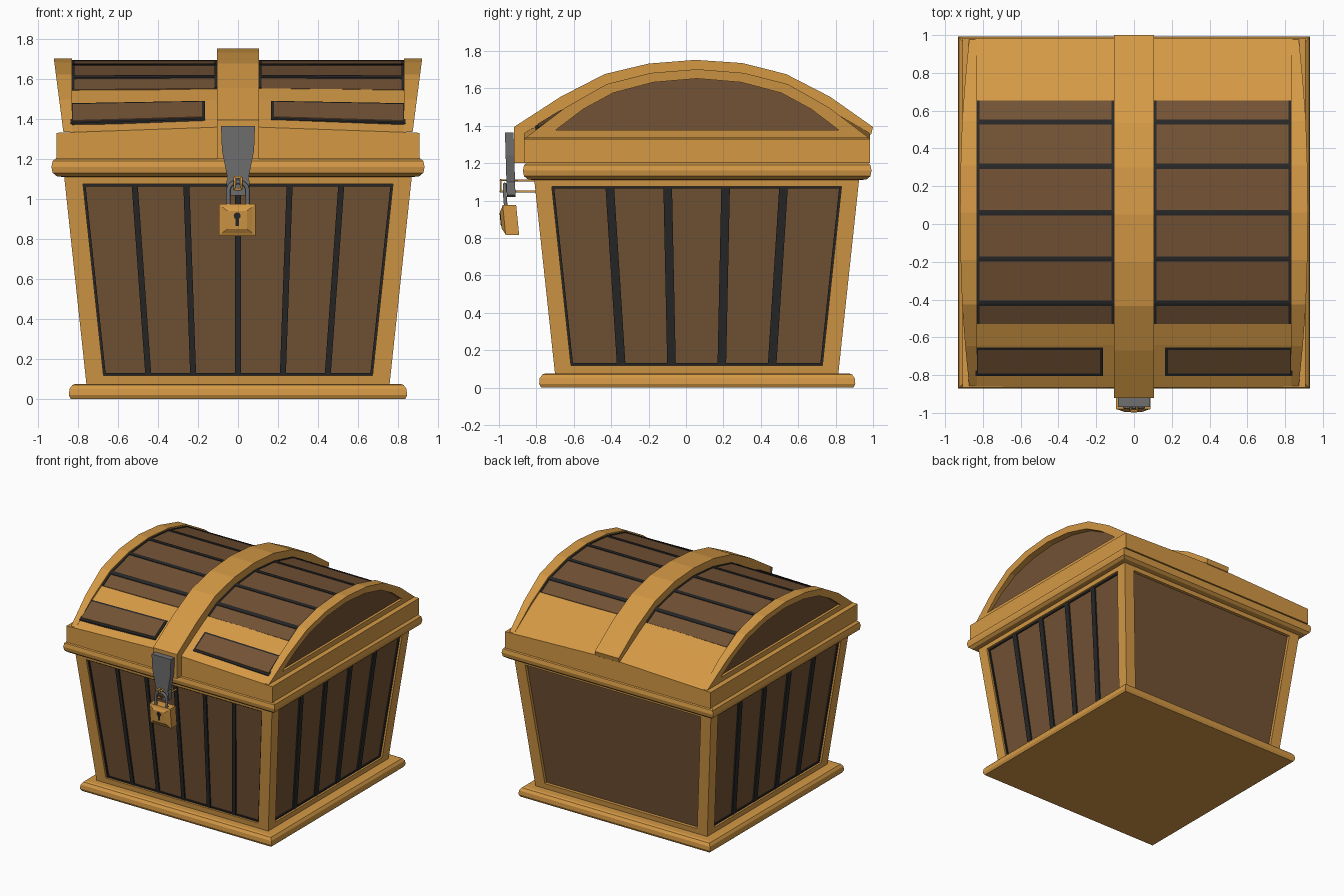
import bpy, bmesh, math
from mathutils import Vector

if "Cube" in bpy.data.objects:
    bpy.data.objects.remove(bpy.data.objects["Cube"])

CY = 0.06  # chest centre line in y


def material(name, rgb):
    m = bpy.data.materials.new(name)
    m.diffuse_color = (*rgb, 1)
    m.use_nodes = True
    m.node_tree.nodes["Principled BSDF"].inputs["Base Color"].default_value = m.diffuse_color
    return m


GOLD = material("gold_wood", (0.66, 0.32, 0.06))
BROWN = material("brown_plank", (0.17, 0.085, 0.035))
BLACK = material("black_iron", (0.02, 0.02, 0.02))
GREY = material("grey_steel", (0.16, 0.16, 0.16))


def mesh(name, verts, faces, mat):
    me = bpy.data.meshes.new(name)
    me.from_pydata([tuple(v) for v in verts], [], faces)
    bm = bmesh.new()
    bm.from_mesh(me)
    bmesh.ops.remove_doubles(bm, verts=bm.verts, dist=1e-5)
    bmesh.ops.recalc_face_normals(bm, faces=bm.faces)
    bm.to_mesh(me)
    bm.free()
    me.materials.append(mat)
    ob = bpy.data.objects.new(name, me)
    bpy.context.collection.objects.link(ob)
    return ob


def loft(name, rings, mat, closed=False):
    """Skin equal rings; cap the ends, or join last to first when closed."""
    n, m = len(rings[0]), len(rings)
    faces = []
    for r in range(m if closed else m - 1):
        a, b = r * n, ((r + 1) % m) * n
        faces += [(a + i, a + (i + 1) % n, b + (i + 1) % n, b + i) for i in range(n)]
    if not closed:
        faces += [tuple(range(n)), tuple(range((m - 1) * n, m * n))]
    return mesh(name, [v for r in rings for v in r], faces, mat)


def stack(name, steps, mat):
    """Square rings (half size, z) stacked upward."""
    loft(name, [[(sx * h, CY + sy * h, z) for sx, sy in ((-1, -1), (1, -1), (1, 1), (-1, 1))]
                for h, z in steps], mat)


def tube(name, pts, radius, mat):
    cu = bpy.data.curves.new(name, 'CURVE')
    cu.dimensions = '3D'
    cu.bevel_depth, cu.bevel_resolution, cu.use_fill_caps = radius, 1, True
    sp = cu.splines.new('POLY')
    sp.points.add(len(pts) - 1)
    for p, co in zip(sp.points, pts):
        p.co = (*co, 1)
    cu.materials.append(mat)
    bpy.context.collection.objects.link(bpy.data.objects.new(name, cu))


# Plinth and rounded rim
stack("plinth", [(0.835, 0), (0.845, 0.02), (0.842, 0.05), (0.828, 0.07), (0.81, 0.076)], GOLD)
stack("rim", [(0.86, 1.108), (0.905, 1.113), (0.926, 1.13), (0.932, 1.16),
              (0.926, 1.19), (0.905, 1.206), (0.88, 1.21)], GOLD)


# Tapered body: point on side k at height z, sideways u, sunk by depth
def half(z):
    return 0.757 + 0.107 * (z - 0.07)


def side_pt(k, u, z, depth=0):
    x, y = u, -(half(z) - depth)
    for _ in range(k):
        x, y = -y, x
    return (x, y + CY - 0.003, z)


Z0, Z1 = 0.118, 1.075


def bar(name, k, corners, d0, d1, mat):
    """Slab on a body side from four (u, z) corners."""
    loft(name, [[side_pt(k, u, z, d) for u, z in corners] for d in (d0, d1)], mat)


def pw(z):
    return half(z) - 0.09


verts, faces = [], []
for k in range(4):
    outer = [(-half(0.06), 0.06), (half(0.06), 0.06), (half(1.13), 1.13), (-half(1.13), 1.13)]
    inner = [(-pw(Z0), Z0), (pw(Z0), Z0), (pw(Z1), Z1), (-pw(Z1), Z1)]
    b = len(verts)
    verts += [side_pt(k, u, z) for u, z in outer + inner] + [side_pt(k, u, z, 0.035) for u, z in inner]
    for s in (0, 4):
        faces += [(b + s + i, b + s + (i + 1) % 4, b + s + 4 + (i + 1) % 4, b + s + 4 + i) for i in range(4)]
mesh("body_frame", verts, faces, GOLD)

for k, side in enumerate(("front", "right", "back", "left")):
    bar(side + "_panel", k, inner, 0.025, 0.045, BROWN)
    if side == "back":
        continue
    n, w = (6, 0.015) if side == "front" else (5, 0.023)
    # upright iron strips between planks
    for i in range(1, n):
        f = 2 * i / n - 1
        bar(f"{side}_strip_{i}", k, [(f * pw(Z0) - w, Z0), (f * pw(Z0) + w, Z0),
                                     (f * pw(Z1) + w, Z1), (f * pw(Z1) - w, Z1)], 0.014, 0.03, BLACK)
    # thin iron border
    e = 0.012
    for s in (-1, 1):
        bar(f"{side}_border_side", k, [(s * pw(Z0), Z0), (s * (pw(Z0) - e), Z0),
                                       (s * (pw(Z1) - e), Z1), (s * pw(Z1), Z1)], 0.015, 0.03, BLACK)
    for za, zb in ((Z0, Z0 + e), (Z1 - e, Z1)):
        bar(f"{side}_border_end", k, [(-pw(za), za), (pw(za), za), (pw(zb), zb), (-pw(zb), zb)],
            0.016, 0.03, BLACK)

# Lid band, slightly taller at mid width
loft("lid_band", [[(x, CY - 0.925, 1.2), (x, CY + 0.925, 1.2), (x, CY + 0.925, t), (x, CY - 0.925, t)]
                  for x, t in ((-0.908, 1.33), (0, 1.362), (0.908, 1.33))], GOLD)

# Domed lid surface
ARC = [(0, 1.687), (0.245, 1.666), (0.48, 1.605), (0.7, 1.48), (0.925, 1.33)]


def lid_pt(d, x, off=0):
    a = abs(d)
    for (d0, z0), (d1, z1) in zip(ARC, ARC[1:]):
        if a <= d1 + 1e-6:
            z = z0 + (z1 - z0) * (a - d0) / (d1 - d0)
            break
    return (x, CY + d, z + 0.032 * (a / 0.925) ** 3 * max(0, 1 - abs(x) / 0.84) + off)


ds = [-d for d, z in ARC[:0:-1]] + [d for d, z in ARC]
loft("lid_dome", [[lid_pt(d, x) for d in ds] + [(x, CY + 0.925, 1.3), (x, CY - 0.925, 1.3)]
                  for x in (-0.84, 0, 0.84)], GOLD)


def strip(name, dd, x0, x1, off, mat):
    """Curved slab lying on the dome along the d values."""
    loft(name, [[lid_pt(d, x0, -0.02), lid_pt(d, x1, -0.02), lid_pt(d, x1, off), lid_pt(d, x0, off)]
                for d in dd], mat)


OUT = [(0, 1.702), (0.25, 1.682), (0.485, 1.622), (0.705, 1.497), (0.918, 1.335)]
INN = [(0, 1.652), (0.235, 1.632), (0.45, 1.575), (0.61, 1.488), (0.755, 1.378)]


def both(a):
    return [(-d, z) for d, z in a[:0:-1]] + a


for s, side in ((-1, "left"), (1, "right")):
    # raised end arch leaning outward, with a sunken panel
    def lean(z):
        return s * (0.872 + 0.13 * (z - 1.33))
    loft(f"lid_{side}_arch", [[(s * 0.83, CY + d, z), (lean(z), CY + d, z),
                               (lean(y), CY + c, y), (s * 0.83, CY + c, y)]
                              for (d, z), (c, y) in zip(both(OUT), both(INN))], GOLD, closed=True)
    loft(f"lid_{side}_panel", [[(s * x, CY + d, z) for d, z in both(INN)] for x in (0.8, 0.858)], BROWN)
    # top planks with iron rails and battens
    run = [-0.59, -0.48, -0.245, 0, 0.245, 0.48, 0.595]
    strip(f"lid_{side}_planks", run, s * 0.118, s * 0.825, 0.003, BROWN)
    for x in (0.105, 0.818):
        strip(f"lid_{side}_rail", run, s * x, s * (x + 0.013), 0.007, BLACK)
    for d in run[1:-1]:
        strip(f"lid_{side}_batten", [d - 0.014, d, d + 0.014], s * 0.11, s * 0.828, 0.008, BLACK)
    # small framed panel low on the front slope
    strip(f"lid_{side}_front_frame", [-0.865, -0.715], s * 0.165, s * 0.838, 0.008, BLACK)
    strip(f"lid_{side}_front_panel", [-0.852, -0.728], s * 0.18, s * 0.825, 0.012, BROWN)

# Centre strap over the dome
STRAP = [(-0.865, 1.2), (-0.92, 1.2), (-0.92, 1.393), (-0.67, 1.555), (-0.435, 1.676), (-0.2, 1.732),
         (0.05, 1.752), (0.3, 1.735), (0.535, 1.676), (0.77, 1.555), (1.0, 1.393), (0.99, 1.355), (0.9, 1.3)]
loft("centre_strap", [[(x, y, z) for y, z in STRAP] for x in (-0.105, 0.105)], GOLD)

# Hasp plate, staple and shackle
HASP = [(0.085, 1.365), (0.08, 1.24), (0.052, 1.1), (0.058, 1.09), (0.058, 1.03), (0.045, 1.018)]
HASP += [(-x, z) for x, z in reversed(HASP)]
loft("hasp", [[(x, y + 0.03 * (1.365 - z), z) for x, z in HASP] for y in (-0.968, -0.922)], GREY)
for x in (-0.016, 0.016):
    tube("staple_side", [(x, -0.8, 1.108), (x, -0.99, 1.108), (x, -0.99, 1.048), (x, -0.8, 1.048)],
         0.007, GOLD)
for z in (1.048, 1.108):
    tube("staple_bridge", [(-0.016, -0.99, z), (0.016, -0.99, z)], 0.007, GOLD)
tube("shackle", [(-0.048, -0.962, 0.95)] +
     [(0.048 * math.cos(a), -0.97, 1.045 + 0.04 * math.sin(a))
      for a in [math.pi * (1 - i / 6) for i in range(7)]] + [(0.048, -0.962, 0.95)], 0.011, GREY)


# Padlock, leaning slightly, with keyhole
def lean_y(y, z):
    return y + (0.895 - z) * 0.1


def lock_ring(y, hx, hz):
    return [(-0.004 + sx * hx, lean_y(y, 0.895 + sz * hz), 0.895 + sz * hz)
            for sx, sz in ((-1, -1), (1, -1), (1, 1), (-1, 1))]


loft("padlock", [lock_ring(-0.9, 0.09, 0.08), lock_ring(-0.972, 0.092, 0.08),
                 lock_ring(-0.978, 0.075, 0.065), lock_ring(-0.99, 0.048, 0.045)], GOLD)
HOLE = [(0.018 * math.cos(a), 0.915 + 0.018 * math.sin(a))
        for a in [math.radians(-60 + 300 * i / 8) for i in range(9)]]
HOLE += [(-0.008, 0.865), (0.008, 0.865)]
loft("keyhole", [[(x - 0.004, lean_y(y, z), z) for x, z in HOLE] for y in (-0.98, -0.993)], BLACK)
